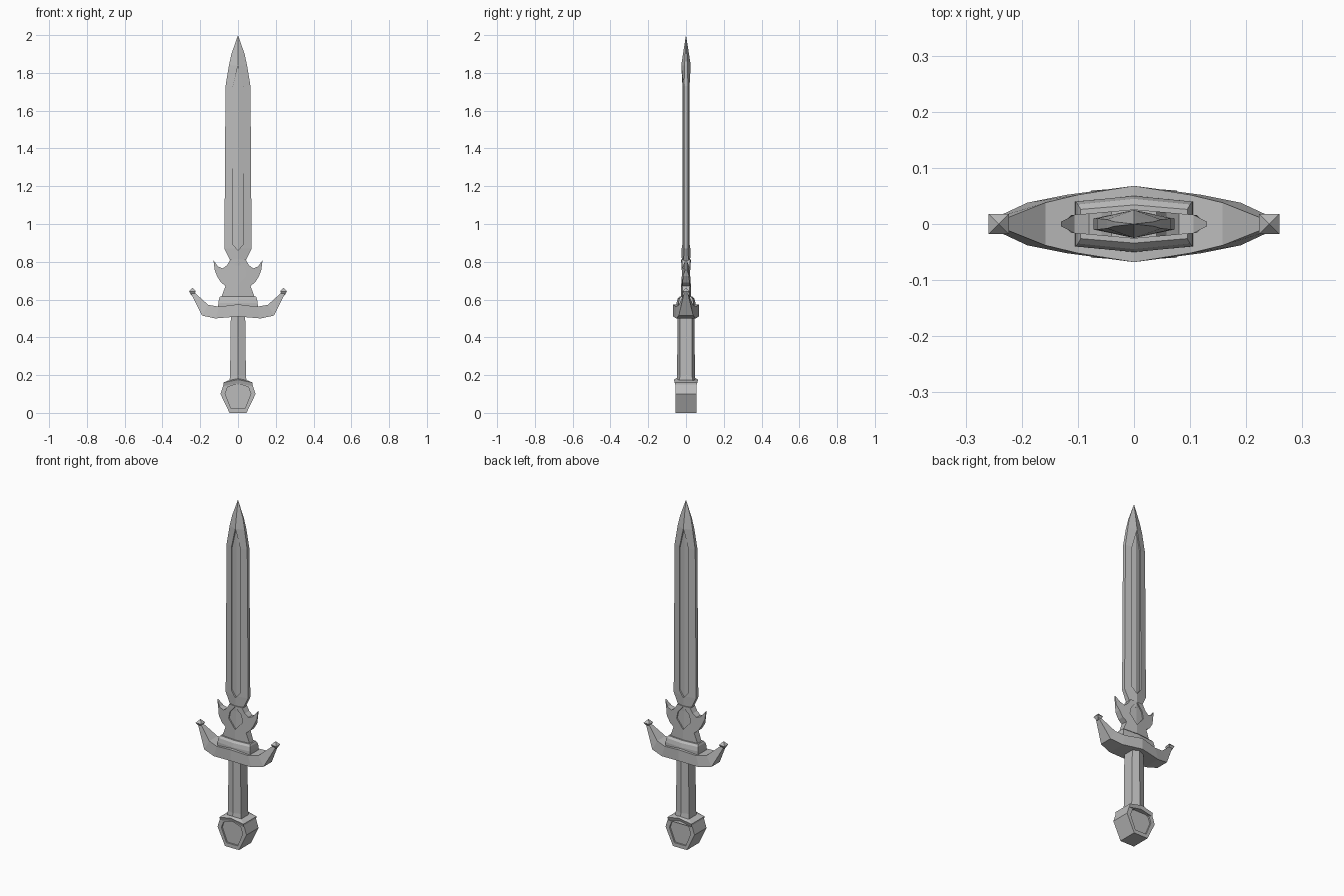
import bpy, bmesh

cube = bpy.data.objects.get("Cube")
if cube:
    bpy.data.objects.remove(cube)

steel = bpy.data.materials.new("grey steel")
steel.use_nodes = True
steel.diffuse_color = (0.5, 0.5, 0.5, 1)
steel.node_tree.nodes["Principled BSDF"].inputs["Base Color"].default_value = (0.5, 0.5, 0.5, 1)


def finish(name, bm):
    bmesh.ops.remove_doubles(bm, verts=bm.verts, dist=0.0004)
    bmesh.ops.recalc_face_normals(bm, faces=bm.faces)
    mesh = bpy.data.meshes.new(name)
    bm.to_mesh(mesh)
    bm.free()
    mesh.materials.append(steel)
    obj = bpy.data.objects.new(name, mesh)
    bpy.context.collection.objects.link(obj)
    return obj


def loft(name, rings):
    """Skin a closed solid through rings of equal length."""
    bm = bmesh.new()
    loops = [[bm.verts.new(p) for p in ring] for ring in rings]
    for a, b in zip(loops, loops[1:]):
        for i in range(len(a)):
            j = (i + 1) % len(a)
            bm.faces.new((a[i], a[j], b[j], b[i]))
    bm.faces.new(loops[0])
    bm.faces.new(loops[-1])
    return finish(name, bm)


def hexagon(z, w, ridge, edge):
    """Six-sided section with a ridge on the front and back."""
    return [(w, -edge, z), (w, edge, z), (0, ridge, z),
            (-w, edge, z), (-w, -edge, z), (0, -ridge, z)]


def plate(name, outline, inner, outer, flip=False):
    """Prism over a half outline, mirrored in x and, if asked, in y."""
    bm = bmesh.new()
    for sx in (1, -1):
        for sy in ((1, -1) if flip else (1,)):
            back = [bm.verts.new((sx * x, sy * inner(x), z)) for x, z in outline]
            front = [bm.verts.new((sx * x, sy * outer(x), z)) for x, z in outline]
            bm.faces.new(back)
            bm.faces.new(front)
            n = len(outline)
            for i in range(n):
                j = (i + 1) % n
                if outline[i][0] or outline[j][0]:
                    bm.faces.new((back[i], back[j], front[j], front[i]))
    return finish(name, bm)


def carve(obj, outline, floor):
    """Sink a panel into the front and back."""
    cutter = plate("panel_cutter", outline, floor, lambda x: 0.2, True)
    cutter.hide_render = True
    mod = obj.modifiers.new("panel", "BOOLEAN")
    mod.operation = "DIFFERENCE"
    mod.solver = "EXACT"
    mod.object = cutter
    bpy.context.view_layer.update()
    graph = bpy.context.evaluated_depsgraph_get()
    obj.data = bpy.data.meshes.new_from_object(obj.evaluated_get(graph))
    obj.modifiers.clear()
    bpy.data.objects.remove(cutter)


# Blade with a sunken fuller
blade = loft("blade", [hexagon(*s) for s in (
    (0.78, 0.035, 0.02, 0.014), (0.81, 0.043, 0.022, 0.013), (0.87, 0.072, 0.025, 0.01),
    (1.73, 0.066, 0.025, 0.01), (1.84, 0.048, 0.025, 0.008),
    (1.9, 0.035, 0.016, 0.004), (2, 0.0001, 0.0001, 0.0001))])
carve(blade, [(0, 0.86), (0.03, 0.895), (0.03, 1.72), (0, 1.84)],
      lambda x: 0.016 - 0.2 * x)


# Winged collar below the blade, with a sunken drop-shaped panel
def wing_depth(x):
    return 0.026 - 0.09 * x if x < 0.12 else 0.004


wings = plate("winged_collar", [
    (0, 0.6), (0.093, 0.6), (0.078, 0.64), (0.066, 0.672), (0.09, 0.69), (0.112, 0.725),
    (0.124, 0.76), (0.13, 0.808), (0.106, 0.775), (0.08, 0.765), (0.058, 0.782),
    (0.04, 0.812), (0, 0.812)],
    lambda x: -wing_depth(x), wing_depth)
carve(wings, [(0, 0.675), (0.045, 0.728), (0.036, 0.768), (0, 0.808)],
      lambda x: 0.019 - 0.09 * x)

# Stepped plinth on the guard
loft("plinth", [hexagon(0.55, 0.106, 0.05, 0.04), hexagon(0.582, 0.104, 0.05, 0.04),
                hexagon(0.605, 0.1, 0.045, 0.035), hexagon(0.616, 0.095, 0.034, 0.026)])

# Crossguard with upswept arms: bottom x, z, top x, z, half depth
arm = [(0, 0.51, 0, 0.575, 0.068), (0.12, 0.5, 0.1, 0.562, 0.052),
       (0.19, 0.515, 0.158, 0.572, 0.038), (0.25, 0.635, 0.228, 0.635, 0.01)]
stations = [(-a, b, -c, d, y) for a, b, c, d, y in reversed(arm[1:])] + arm
loft("crossguard", [[(a, -y, b), (a, y, b), (c, y, d), (c, -y, d)]
                    for a, b, c, d, y in stations])

# Faceted knobs on the arm ends
for side, sx in (("left", 1), ("right", -1)):
    loft(side + "_knob", [[(sx * 0.241 + u * r, v * r, z) for u, v in
                           ((1, 1), (-1, 1), (-1, -1), (1, -1))]
                          for z, r in ((0.622, 0.006), (0.643, 0.018), (0.663, 0.0001))])

# Grip
loft("grip", [hexagon(0.15, 0.047, 0.054, 0.036), hexagon(0.2, 0.042, 0.047, 0.032),
              hexagon(0.52, 0.038, 0.045, 0.032)])

# Pommel with sunken faces and a flared rim on top
pommel = plate("pommel", [
    (0, 0.01), (0.045, 0.01), (0.093, 0.1), (0.075, 0.155), (0, 0.172)],
    lambda x: -0.055, lambda x: 0.055)
carve(pommel, [(0, 0.022), (0.036, 0.022), (0.068, 0.1), (0.055, 0.137), (0, 0.155)],
      lambda x: 0.046)
loft("pommel_rim", [[(x, y, z - drop * abs(x)) for x, y, z in hexagon(z, w, r, e)]
                    for z, w, r, e, drop in ((0.157, 0.076, 0.056, 0.055, 0.2),
                                             (0.176, 0.077, 0.064, 0.06, 0.2),
                                             (0.182, 0.05, 0.052, 0.04, 0.2))])

# Rest the sword on the ground
for obj in (pommel,):
    for v in obj.data.vertices:
        if v.co.z < 0.011:
            v.co.z = 0
